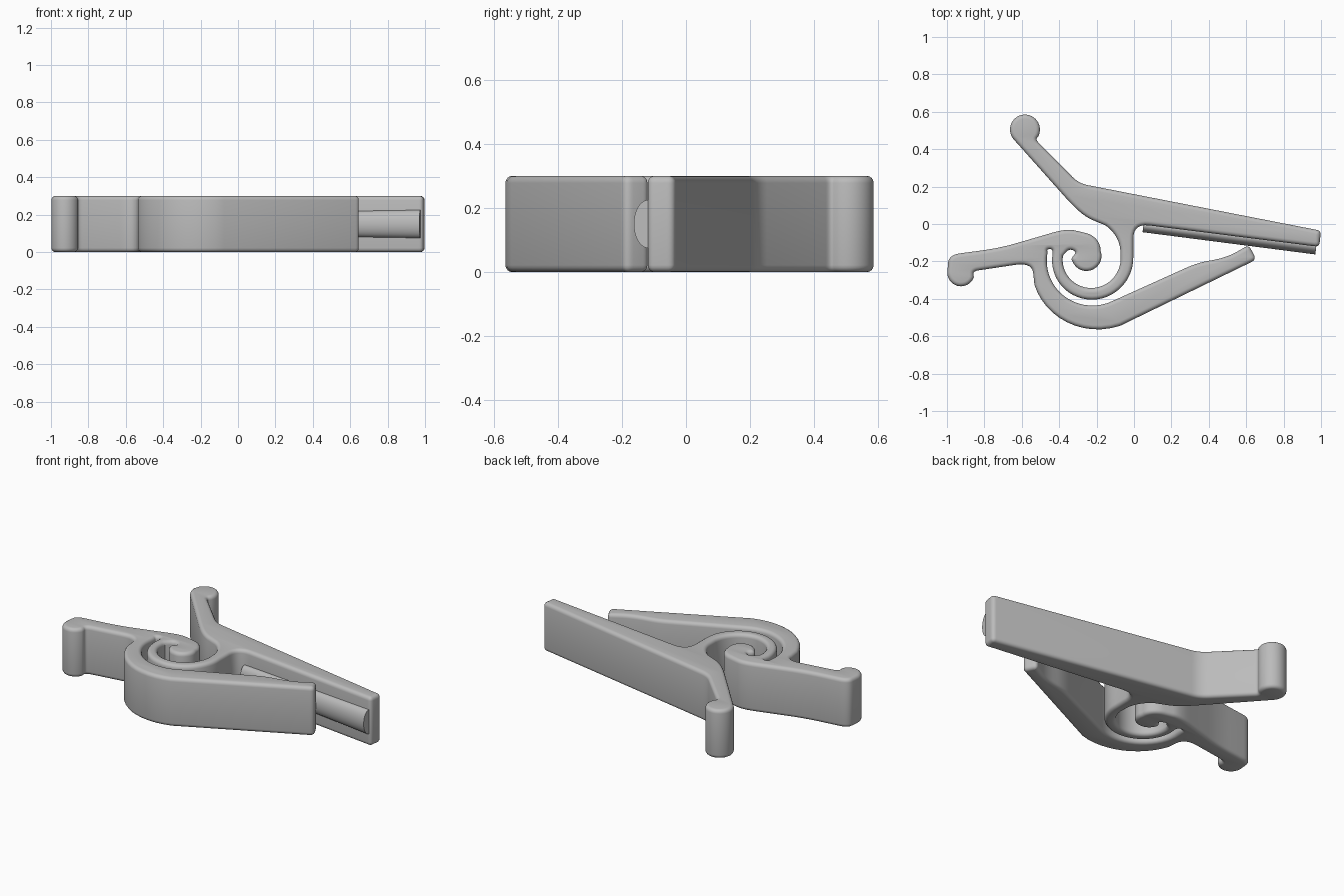
import bpy
import bmesh
from math import sin, cos, radians, atan2
from mathutils import Vector, Matrix

cube = bpy.data.objects.get("Cube")
if cube:
    bpy.data.objects.remove(cube, do_unlink=True)

HEIGHT = 0.3
ROUND = 0.022
COIL = (-0.233, -0.187)

grey = bpy.data.materials.new("plain grey")
grey.use_nodes = True
colour = (0.5, 0.5, 0.5, 1)
grey.diffuse_color = colour
grey.node_tree.nodes["Principled BSDF"].inputs["Base Color"].default_value = colour


def arc(centre, r_start, r_end, a_start, a_end):
    """Sample an arc or spiral as uncut outline corners."""
    steps = max(4, int(abs(a_end - a_start) / 7))
    points = []
    for i in range(steps + 1):
        t = i / steps
        a = radians(a_start + (a_end - a_start) * t)
        r = r_start + (r_end - r_start) * t
        points.append((centre[0] + r * cos(a), centre[1] + r * sin(a), 0))
    return points


def soften(corners, steps=7):
    """Round each corner; the third value is the length cut from its edges."""
    result = []
    for i, (x, y, cut) in enumerate(corners):
        p = Vector((x, y))
        if not cut:
            result.append(p)
            continue
        before = Vector(corners[i - 1][:2]) - p
        after = Vector(corners[(i + 1) % len(corners)][:2]) - p
        a = p + before.normalized() * min(cut, before.length * 0.47)
        b = p + after.normalized() * min(cut, after.length * 0.47)
        for k in range(steps + 1):
            t = k / steps
            result.append(a * (1 - t) ** 2 + p * 2 * t * (1 - t) + b * t ** 2)
    return result


def smooth(obj):
    bpy.ops.object.select_all(action="DESELECT")
    obj.select_set(True)
    bpy.context.view_layer.objects.active = obj
    bpy.ops.object.shade_smooth_by_angle(angle=radians(35))


# Upper lever: round grip, bend and long straight jaw
outline = arc((-0.583, 0.505), 0.08, 0.08, 220, -25)
outline += [(-0.525, 0.45, 0.02), (-0.295, 0.217, 0.05),
            (1.0, -0.036, 0.025), (0.99, -0.122, 0.025), (-0.003, 0.003, 0.085)]
# Outside of the spring coil, then the slot end
outline += arc(COIL, 0.23, 0.204, 5, -188)
outline += [(-0.437, -0.134, 0.014), (-0.465, -0.135, 0.014)]
# Lower jaw: inner curve, tip and outer curve
outline += arc(COIL, 0.232, 0.254, -188, -62)
outline += [(0.335, -0.209, 0.06), (0.5, -0.178, 0.08),
            (0.613, -0.112, 0.025), (0.655, -0.19, 0.03)]
outline += arc(COIL, 0.391, 0.33, -66, -155)
# Lower lever with its round grip
outline += [(-0.545, -0.205, 0.09), (-0.86, -0.252, 0.03)]
outline += arc((-0.925, -0.26), 0.073, 0.073, -20, -185)
outline += [(-0.99, -0.165, 0.06), (-0.72, -0.129, 0.1),
            (-0.533, -0.075, 0.1), (-0.36, -0.024, 0.08)]
# Curled stop in the middle of the coil
EYE = (-0.254, -0.171)
outline += arc(EYE, 0.125, 0.08, 95, 20) + arc(EYE, 0.08, 0.08, 10, -150)
outline += [(-0.338, -0.185, 0.02), (-0.306, -0.15, 0.02), (-0.345, -0.132, 0.02)]
# Inside of the spring coil, back up to the upper grip
outline += arc(COIL, 0.148, 0.162, -187, 0) + arc(COIL, 0.163, 0.197, 10, 66)
outline += [(-0.28, 0.045, 0.12)]

# Extrude the outline with rounded rims
curve = bpy.data.curves.new("clip_body", "CURVE")
curve.dimensions = "2D"
curve.fill_mode = "BOTH"
curve.extrude = HEIGHT / 2 - ROUND
curve.bevel_depth = ROUND
curve.bevel_resolution = 3
curve.offset = -ROUND
points = soften(outline)
spline = curve.splines.new("POLY")
spline.points.add(len(points) - 1)
for target, p in zip(spline.points, points):
    target.co = (p.x, p.y, 0, 1)
spline.use_cyclic_u = True
body = bpy.data.objects.new("clip_body", curve)
body.location.z = HEIGHT / 2
bpy.context.collection.objects.link(body)
bpy.context.view_layer.objects.active = body
body.select_set(True)
bpy.ops.object.convert(target="MESH")
body = bpy.context.view_layer.objects.active
bm = bmesh.new()
bm.from_mesh(body.data)
bmesh.ops.remove_doubles(bm, verts=bm.verts, dist=0.0001)
bmesh.ops.recalc_face_normals(bm, faces=bm.faces)
bm.to_mesh(body.data)
bm.free()
body.data.materials.clear()
body.data.materials.append(grey)
smooth(body)

# Clamping ridge: flattened, slightly flared rod along the upper jaw
start, end = Vector((0.05, -0.008, 0)), Vector((0.975, -0.118, 0))
along = end - start
bm = bmesh.new()
bmesh.ops.create_cone(bm, cap_ends=True, segments=40, radius1=0.06, radius2=0.075,
                      depth=along.length)
place = (Matrix.Translation((start + end) / 2 + Vector((0, 0, HEIGHT / 2)))
         @ Matrix.Rotation(atan2(along.y, along.x), 4, "Z")
         @ Matrix.Diagonal((1, 0.6, 1, 1))
         @ Matrix.Rotation(radians(90), 4, "Y"))
bmesh.ops.transform(bm, matrix=place, verts=bm.verts)
mesh = bpy.data.meshes.new("clamping_ridge")
bm.to_mesh(mesh)
bm.free()
ridge = bpy.data.objects.new("clamping_ridge", mesh)
bpy.context.collection.objects.link(ridge)
mesh.materials.append(grey)
smooth(ridge)
